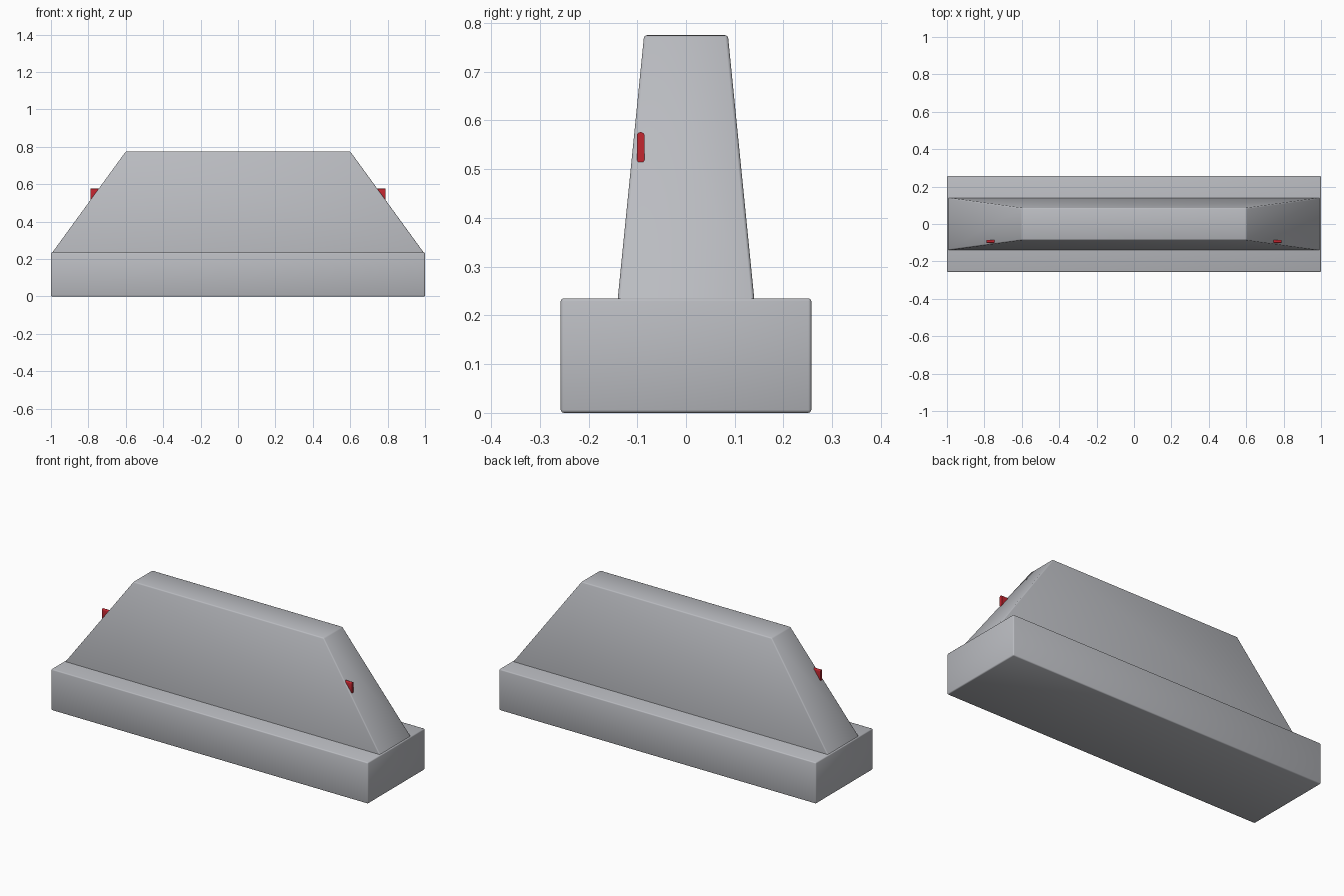
import bpy
import bmesh
import math

cube = bpy.data.objects.get("Cube")
if cube:
    bpy.data.objects.remove(cube, do_unlink=True)


def make_material(name, rgb):
    mat = bpy.data.materials.new(name)
    mat.use_nodes = True
    mat.diffuse_color = (*rgb, 1)
    mat.node_tree.nodes["Principled BSDF"].inputs["Base Color"].default_value = (*rgb, 1)
    return mat


concrete = make_material("concrete grey", (0.49, 0.50, 0.53))
red = make_material("reflector red", (0.55, 0.02, 0.03))


def make_object(name, bm, mat, smooth_angle):
    bmesh.ops.recalc_face_normals(bm, faces=bm.faces)
    mesh = bpy.data.meshes.new(name)
    bm.to_mesh(mesh)
    bm.free()
    mesh.materials.append(mat)
    obj = bpy.data.objects.new(name, mesh)
    bpy.context.collection.objects.link(obj)
    bpy.ops.object.select_all(action='DESELECT')
    obj.select_set(True)
    bpy.context.view_layer.objects.active = obj
    bpy.ops.object.shade_smooth_by_angle(angle=math.radians(smooth_angle))
    return obj


def tapered_block(name, z0, z1, bottom, top, bevel):
    """Block with half sizes (x, y) at the bottom and the top, and softened edges."""
    bm = bmesh.new()
    bmesh.ops.create_cube(bm, size=2)
    for v in bm.verts:
        hx, hy = top if v.co.z > 0 else bottom
        v.co = (v.co.x * hx, v.co.y * hy, z1 if v.co.z > 0 else z0)
    bmesh.ops.bevel(bm, geom=bm.edges[:], offset=bevel, segments=2,
                    profile=0.5, affect='EDGES')
    return make_object(name, bm, concrete, 60)


# Footing and tapered wall
tapered_block("barrier_base", 0, 0.235, (1, 0.257), (1, 0.257), 0.006)
tapered_block("barrier_wall", 0.225, 0.775, (1, 0.141), (0.6, 0.086), 0.006)


# Upright pill-shaped reflectors set into the sloping ends
def reflector(name, side):
    radius, y, z_low, z_high, steps = 0.008, -0.093, 0.521, 0.568, 8
    bm = bmesh.new()
    ring = []
    for i in range(2 * steps + 2):
        upper = i <= steps
        a = math.pi * (i if upper else i - 1) / steps
        z = z_high if upper else z_low
        ring.append(bm.verts.new((side * 0.745, y + radius * math.cos(a),
                                  z + radius * math.sin(a))))
    face = bm.faces.new(ring)
    ext = bmesh.ops.extrude_face_region(bm, geom=[face])
    for v in ext["geom"]:
        if isinstance(v, bmesh.types.BMVert):
            v.co.x = side * 0.789
    make_object(name, bm, red, 40)


reflector("left_reflector", 1)
reflector("right_reflector", -1)
